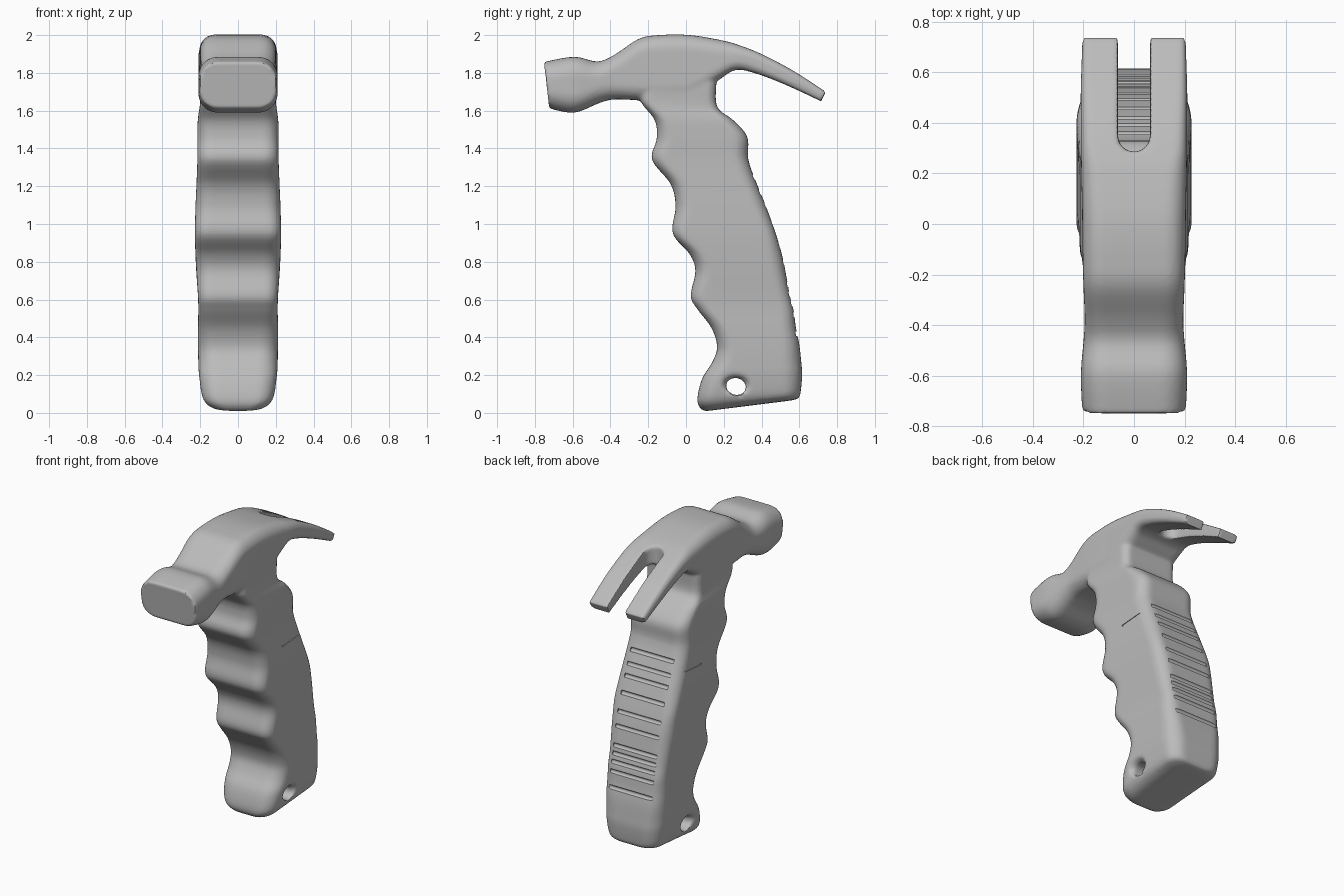
import bpy, bmesh, math
from mathutils import Vector, Matrix

cube = bpy.data.objects.get("Cube")
if cube:
    bpy.data.objects.remove(cube, do_unlink=True)

grey = bpy.data.materials.new("plain grey")
grey.use_nodes = True
grey.diffuse_color = (0.5, 0.5, 0.5, 1)
grey.node_tree.nodes["Principled BSDF"].inputs["Base Color"].default_value = grey.diffuse_color


def make_object(name, bm):
    bmesh.ops.recalc_face_normals(bm, faces=bm.faces)
    mesh = bpy.data.meshes.new(name)
    bm.to_mesh(mesh)
    bm.free()
    mesh.materials.append(grey)
    obj = bpy.data.objects.new(name, mesh)
    bpy.context.collection.objects.link(obj)
    return obj


def spline(rows, steps):
    """Smooth curve through rows of numbers."""
    vecs = [Vector(r) for r in rows]
    out = []
    for i in range(len(vecs) - 1):
        p, q = vecs[i], vecs[i + 1]
        before, after = vecs[max(i - 1, 0)], vecs[min(i + 2, len(vecs) - 1)]
        m, n = (q - before) / 2, (after - p) / 2
        for k in range(steps):
            t = k / steps
            u = 1 - t
            out.append(p * (1 + 2 * t) * u * u + m * t * u * u
                       + q * t * t * (3 - 2 * t) - n * t * t * u)
    return out + [vecs[-1]]


def ring(row, arc=6):
    """Rounded rectangle spanning two side-profile points."""
    y1, z1, y2, z2, w, r = row
    a, b = Vector((0, y1, z1)), Vector((0, y2, z2))
    half = (b - a).length / 2
    axis, mid = (b - a).normalized(), (a + b) / 2
    r = min(r, half * 0.9, w * 0.9)
    pts = []
    for corner, (sx, st) in enumerate(((1, 1), (-1, 1), (-1, -1), (1, -1))):
        for k in range(arc + 1):
            ang = (corner + k / arc) * math.pi / 2
            x = sx * (w - r) + r * math.cos(ang)
            t = st * (half - r) + r * math.sin(ang)
            pts.append(mid + axis * t + Vector((x, 0, 0)))
    return pts


def loft(name, rows, steps=5):
    bm = bmesh.new()
    rings = [[bm.verts.new(p) for p in ring(row)] for row in spline(rows, steps)]
    for lo, hi in zip(rings, rings[1:]):
        for i in range(len(lo)):
            j = (i + 1) % len(lo)
            bm.faces.new((lo[i], lo[j], hi[j], hi[i]))
    bm.faces.new(rings[0])
    bm.faces.new(rings[-1])
    return make_object(name, bm)


def apply(obj, kind, **settings):
    bpy.context.view_layer.objects.active = obj
    mod = obj.modifiers.new(kind.lower(), kind)
    for key, value in settings.items():
        setattr(mod, key, value)
    bpy.ops.object.modifier_apply(modifier=mod.name)


def combine(obj, other, operation):
    apply(obj, "BOOLEAN", object=other, operation=operation, solver="EXACT")
    bpy.data.objects.remove(other, do_unlink=True)


def rod(name, place, radius, length, squash=1.0):
    """Cylinder along x."""
    bm = bmesh.new()
    bmesh.ops.create_cone(bm, cap_ends=True, segments=24, radius1=radius, radius2=radius,
                          depth=length, matrix=Matrix.Translation(place)
                          @ Matrix.Rotation(-0.25, 4, "X")
                          @ Matrix.Diagonal((1, squash, 1, 1))
                          @ Matrix.Rotation(math.pi / 2, 4, "Y"))
    return make_object(name, bm)


# Grip: front point, back point, half width, corner radius
grip_rows = [
    (.11, .01, .55, .065, .08, .05), (.08, .02, .59, .075, .14, .08),
    (.06, .07, .605, .1, .185, .09), (.085, .18, .615, .2, .205, .1),
    (.14, .27, .61, .27, .21, .1), (.165, .35, .6, .36, .212, .09),
    (.135, .45, .582, .45, .212, .08), (.06, .55, .57, .54, .21, .07),
    (.025, .62, .55, .62, .212, .07), (.05, .75, .53, .73, .22, .08),
    (.02, .84, .51, .83, .225, .08), (-.07, .95, .475, .95, .228, .07),
    (-.055, 1.09, .425, 1.09, .225, .08), (-.08, 1.21, .38, 1.2, .22, .08),
    (-.18, 1.34, .33, 1.34, .215, .08), (-.155, 1.45, .325, 1.46, .215, .08),
    (-.165, 1.55, .25, 1.55, .213, .07), (-.24, 1.655, .165, 1.62, .2, .05),
    (-.2, 1.75, .16, 1.75, .2, .05), (-.15, 1.85, .16, 1.83, .19, .05)]

# Head: top point, bottom point, half width, corner radius
head_rows = [
    (-.75, 1.85, -.725, 1.62, .195, .09), (-.74, 1.86, -.715, 1.61, .205, .1),
    (-.59, 1.885, -.59, 1.59, .21, .1), (-.47, 1.86, -.46, 1.64, .2, .09),
    (-.38, 1.895, -.38, 1.66, .195, .08), (-.25, 1.98, -.25, 1.655, .2, .08),
    (-.14, 2, -.14, 1.65, .203, .08), (.02, 2, .02, 1.66, .205, .08),
    (.2, 1.97, .17, 1.76, .208, .07), (.3, 1.94, .26, 1.815, .21, .05),
    (.41, 1.895, .36, 1.80, .21, .04), (.57, 1.81, .52, 1.74, .21, .03),
    (.74, 1.70, .715, 1.65, .205, .02)]

hammer = loft("hammer", grip_rows)
combine(hammer, loft("head", head_rows), "UNION")

# Round-ended slot between the claws
bm = bmesh.new()
outline = [(.064, 1), (-.064, 1)]
for k in range(17):
    ang = math.pi * (1 + k / 16)
    outline.append((.064 * math.cos(ang), .35 + .064 * math.sin(ang)))
face = bm.faces.new([bm.verts.new((x, y, 1.64)) for x, y in outline])
top = bmesh.ops.extrude_face_region(bm, geom=[face])["geom"]
bmesh.ops.translate(bm, vec=(0, 0, .5), verts=[v for v in top if isinstance(v, bmesh.types.BMVert)])
combine(hammer, make_object("claw_slot", bm), "DIFFERENCE")

# Cord hole with a dished recess on both sides
combine(hammer, rod("cord_hole", (0, .265, .14), .045, 1, 1.2), "DIFFERENCE")
for side in (1, -1):
    bm = bmesh.new()
    bmesh.ops.create_uvsphere(bm, u_segments=24, v_segments=16, radius=1,
                              matrix=Matrix.Translation((side * .225, .265, .145))
                              @ Matrix.Diagonal((.06, .085, .06, 1)))
    combine(hammer, make_object("recess", bm), "DIFFERENCE")

# Blend the joints into one soft moulded body
apply(hammer, "REMESH", mode="VOXEL", voxel_size=.011)
apply(hammer, "SMOOTH", factor=.5, iterations=4)

# Grooves across the back of the grip
back = spline([row[2:4] for row in grip_rows], 10)
for z in (1.25, 1.17, 1.1, 1.0, .89, .8, .68, .63, .58, .52, .42):
    near = min(back, key=lambda p: abs(p[1] - z))
    combine(hammer, rod("groove", (0, near[0] + .004, z), .014, .32), "DIFFERENCE")

# Faint crease on each side of the grip
for side in (1, -1):
    bm = bmesh.new()
    bmesh.ops.create_cube(bm, size=1, matrix=Matrix.Translation((side * .224, .24, 1.18))
                          @ Matrix.Rotation(.08, 4, "X") @ Matrix.Diagonal((.015, .18, .01, 1)))
    combine(hammer, make_object("crease", bm), "DIFFERENCE")

bpy.ops.object.select_all(action="DESELECT")
hammer.select_set(True)
bpy.context.view_layer.objects.active = hammer
bpy.ops.object.shade_smooth_by_angle(angle=math.radians(40))
